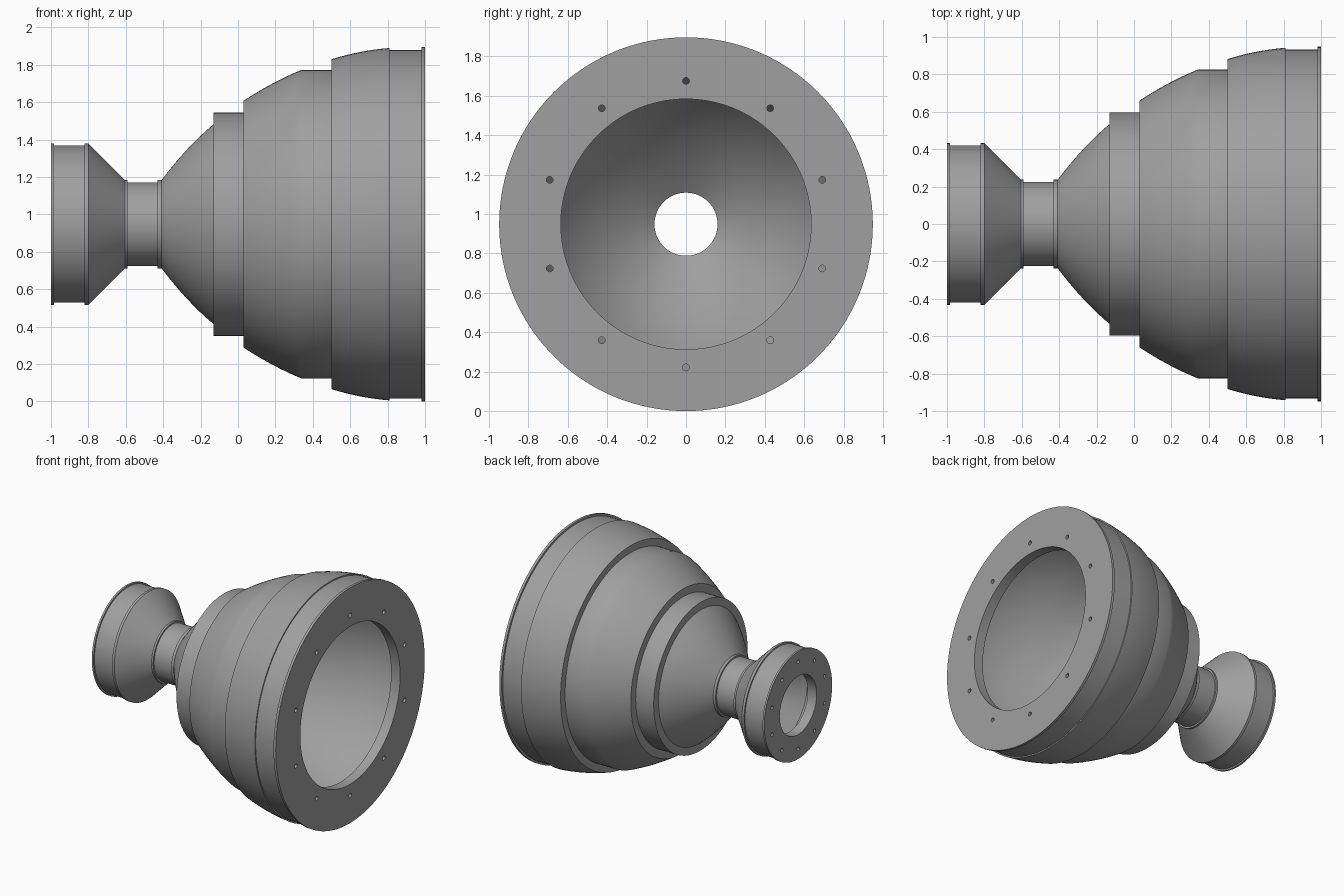
import bpy, bmesh, math

if "Cube" in bpy.data.objects:
    bpy.data.objects.remove(bpy.data.objects["Cube"])

SEG = 128          # sides around the axis
AXIS_Z = 0.948     # height of the axis, which runs along x

metal = bpy.data.materials.new("grey metal")
metal.diffuse_color = (0.35, 0.35, 0.35, 1)
metal.use_nodes = True
metal.node_tree.nodes["Principled BSDF"].inputs["Base Color"].default_value = metal.diffuse_color


def arc(a, m, b, n=8):
    """Smooth curve through three (x, radius) points."""
    out = []
    for i in range(n + 1):
        t = i / n
        wa, wm, wb = (1 - t) * (1 - 2 * t), 4 * t * (1 - t), t * (2 * t - 1)
        out.append(tuple(wa * p + wm * q + wb * r for p, q, r in zip(a, m, b)))
    return out


def lathe(name, *strips, closed=False):
    """Revolve (x, radius) strips; outer walls run +x, inner walls -x."""
    bm = bmesh.new()
    for strip in strips:
        rings = []
        for x, r in strip:
            rings.append([bm.verts.new((x, r * math.cos(k * math.tau / SEG),
                                        r * math.sin(k * math.tau / SEG))) for k in range(SEG)])
        pairs = list(zip(rings, rings[1:]))
        if closed:
            pairs.append((rings[-1], rings[0]))
        for p, q in pairs:
            for k in range(SEG):
                j = (k + 1) % SEG
                bm.faces.new((p[k], p[j], q[j], q[k]))
    me = bpy.data.meshes.new(name)
    bm.to_mesh(me)
    bm.free()
    me.materials.append(metal)
    ob = bpy.data.objects.new(name, me)
    ob.location.z = AXIS_Z
    bpy.context.collection.objects.link(ob)
    return ob


def drill(ob, x, circle, radius, count=10):
    """Cut a ring of bolt holes through a plate."""
    bm = bmesh.new()
    for i in range(count):
        a = math.pi / 2 + i * math.tau / count
        ends = []
        for dx in (-0.06, 0.06):
            ends.append([bm.verts.new((x + dx,
                                       circle * math.cos(a) + radius * math.cos(k * math.tau / 20),
                                       circle * math.sin(a) + radius * math.sin(k * math.tau / 20)))
                         for k in range(20)])
        for k in range(20):
            j = (k + 1) % 20
            bm.faces.new((ends[0][k], ends[0][j], ends[1][j], ends[1][k]))
        bm.faces.new(ends[0][::-1])
        bm.faces.new(ends[1])
    bmesh.ops.recalc_face_normals(bm, faces=bm.faces)
    me = bpy.data.meshes.new("bolt_hole_cutter")
    bm.to_mesh(me)
    bm.free()
    cutter = bpy.data.objects.new("bolt_hole_cutter", me)
    cutter.location.z = AXIS_Z
    cutter.hide_render = True
    bpy.context.collection.objects.link(cutter)
    mod = ob.modifiers.new("bolt holes", 'BOOLEAN')
    mod.operation, mod.solver, mod.object = 'DIFFERENCE', 'EXACT', cutter
    bpy.context.view_layer.objects.active = ob
    bpy.ops.object.modifier_apply(modifier=mod.name)
    bpy.data.objects.remove(cutter)


# Stepped bell: outer wall with three curved sections, and smooth inner wall
bell = lathe(
    "bell",
    [(-0.408, 0.237)] + arc((-0.408, 0.237), (-0.27, 0.402), (-0.13, 0.535))[1:]
    + [(-0.13, 0.597), (0.03, 0.597)]
    + arc((0.03, 0.66), (0.185, 0.752), (0.34, 0.825))
    + [(0.50, 0.825)]
    + arc((0.50, 0.882), (0.655, 0.921), (0.81, 0.942))
    + [(0.81, 0.932), (0.98, 0.932)],
    [(0.92, 0.885)] + arc((0.82, 0.883), (0.60, 0.85), (0.36, 0.768))
    + arc((0.36, 0.768), (-0.03, 0.535), (-0.36, 0.16), 14)[1:])

# Narrow throat with a collar at each end
throat = lathe(
    "throat",
    [(-0.605, 0.237), (-0.59, 0.237), (-0.59, 0.224), (-0.43, 0.224),
     (-0.43, 0.237), (-0.408, 0.237)],
    [(-0.36, 0.16), (-0.63, 0.16)])

# Drum and cone at the narrow end
inlet = lathe(
    "inlet_drum",
    [(-0.985, 0.42), (-0.82, 0.42), (-0.82, 0.432), (-0.80, 0.432), (-0.605, 0.237)],
    [(-0.63, 0.16), (-0.83, 0.36), (-0.92, 0.36)])

# Drilled end plates
outlet_plate = lathe(
    "outlet_plate",
    [(0.98, 0.932), (0.98, 0.948), (1, 0.948), (1, 0.635), (0.92, 0.635), (0.92, 0.885)],
    closed=True)
drill(outlet_plate, 0.96, 0.727, 0.017)
inlet_plate = lathe(
    "inlet_plate",
    [(-0.92, 0.36), (-0.92, 0.235), (-1, 0.235), (-1, 0.432), (-0.985, 0.432), (-0.985, 0.42)],
    closed=True)
drill(inlet_plate, -0.96, 0.35, 0.014)

# Smooth walls, crisp steps
bpy.ops.object.select_all(action='DESELECT')
for ob in (bell, throat, inlet, outlet_plate, inlet_plate):
    ob.select_set(True)
bpy.context.view_layer.objects.active = bell
bpy.ops.object.shade_smooth_by_angle(angle=math.radians(25))
